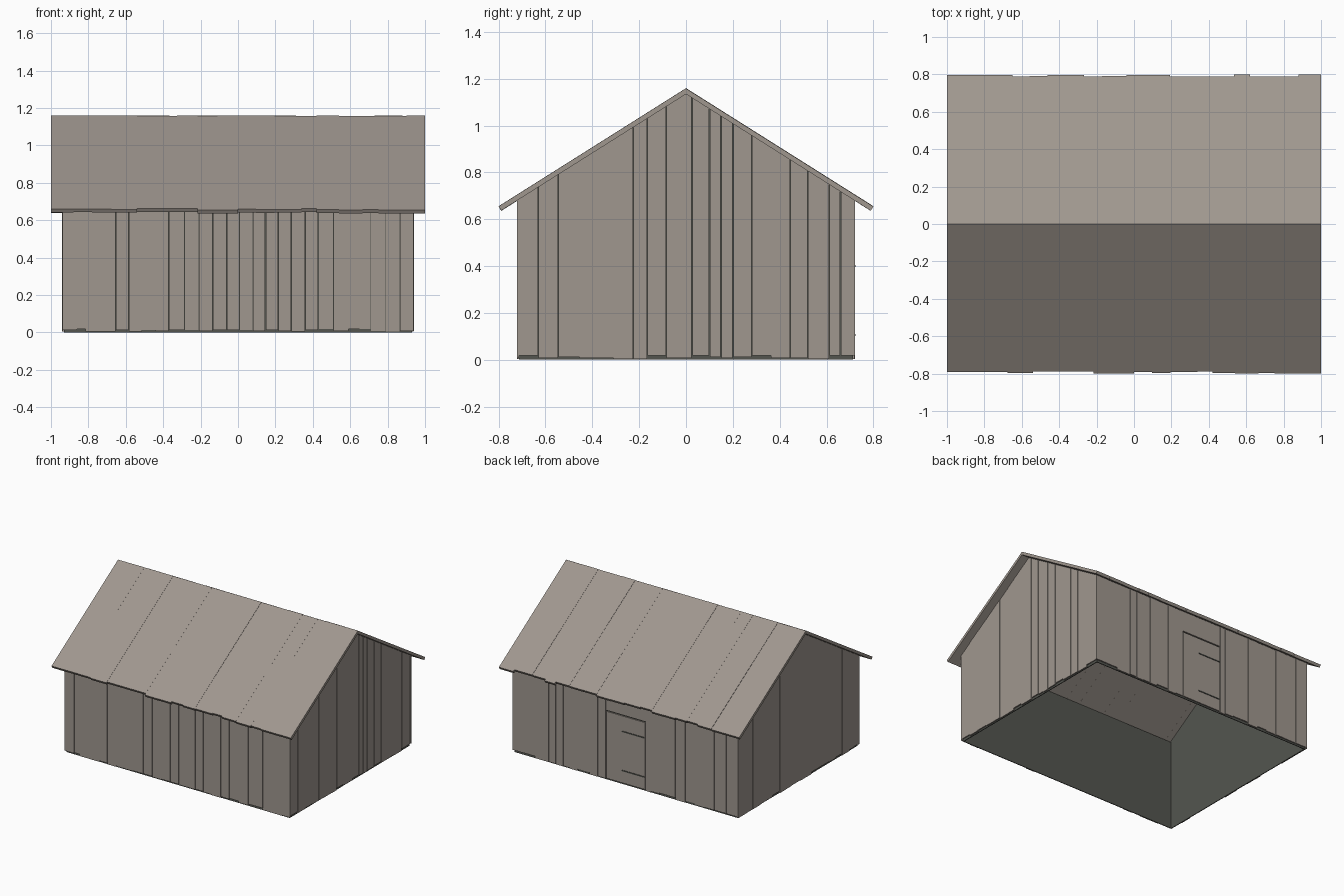
import bpy, bmesh, random
from mathutils import Vector

random.seed(4)
cube = bpy.data.objects.get("Cube")
if cube:
    bpy.data.objects.remove(cube)

HALF_X, HALF_Y = 0.94, 0.722      # outer faces of the boarding
BOARD = 0.01                      # board thickness
SLOPE, RIDGE, UNDER = 0.63, 1.16, 1.134
WALL_TOP = UNDER - SLOPE * HALF_Y


def material(name, rgb):
    m = bpy.data.materials.new(name)
    m.use_nodes = True
    m.diffuse_color = (*rgb, 1)
    bsdf = m.node_tree.nodes["Principled BSDF"]
    bsdf.inputs["Base Color"].default_value = (*rgb, 1)
    bsdf.inputs["Roughness"].default_value = 0.9
    return m


wood = material("weathered_wood", (0.35, 0.31, 0.275))
dark = material("dark_lining", (0.087, 0.091, 0.078))


def prism(bm, outline, place, d0, d1):
    """Extrude a 2D outline from depth d0 to d1; place maps (u, v, d) to space."""
    a = [bm.verts.new(place(u, v, d0)) for u, v in outline]
    b = [bm.verts.new(place(u, v, d1)) for u, v in outline]
    bm.faces.new(a)
    bm.faces.new(b[::-1])
    for i in range(len(a)):
        j = (i + 1) % len(a)
        bm.faces.new((a[i], b[i], b[j], a[j]))


def finish(name, bm, mat):
    bmesh.ops.recalc_face_normals(bm, faces=bm.faces)
    mesh = bpy.data.meshes.new(name)
    bm.to_mesh(mesh)
    bm.free()
    mesh.materials.append(mat)
    obj = bpy.data.objects.new(name, mesh)
    bpy.context.collection.objects.link(obj)


def fill(seams, width):
    """Divide wide spans between seams into boards of about the given width."""
    out = [seams[0]]
    for a, b in zip(seams, seams[1:]):
        n = max(1, round((b - a) / width))
        out += [a + (b - a) * (i + 1) / n for i in range(n)]
    return out


def rect(u0, u1, v0, v1):
    return [(u0, v0), (u1, v0), (u1, v1), (u0, v1)]


def front(u, v, d): return Vector((u, -d, v))
def back(u, v, d): return Vector((u, d, v))
def right(u, v, d): return Vector((d, u, v))
def left(u, v, d): return Vector((-d, -u, v))


def gable_outline(u0, u1, v0):
    pts = [(u0, v0), (u1, v0), (u1, UNDER - SLOPE * abs(u1))]
    if u0 < 0 < u1:
        pts.append((0, UNDER))
    return pts + [(u0, UNDER - SLOPE * abs(u0))]


def span(a, b):
    """Board edges with a narrow gap, plus an uneven foot height."""
    gap = random.choice((0.0005, 0.0005, 0.002))
    return a + gap, b - gap, random.choice((0.004, 0.008, 0.012, 0.018))


# Dark lining behind the boards, open underneath
bm = bmesh.new()
cx, cy = HALF_X - BOARD, HALF_Y - BOARD
for place in (front, back):
    prism(bm, rect(-cx, cx, 0, WALL_TOP), place, cy - 0.006, cy)
for place in (right, left):
    prism(bm, gable_outline(-cy, cy, 0), place, cx - 0.006, cx)
finish("wall_lining", bm, dark)

# Front boards
seams = [-HALF_X, -.86, -.815, -.73, -.655, -.37, -.285, -.06, .01, .285,
         .36, .43, .51, .59, .71, .79, HALF_X]
bm = bmesh.new()
edges = fill(seams, 0.075)
for a, b in zip(edges, edges[1:]):
    u0, u1, foot = span(a, b)
    prism(bm, rect(u0, u1, foot, WALL_TOP), front, cy, HALF_Y - random.random() * 0.003)
finish("front_boards", bm, wood)

# Back boards on both sides of the doorway, with boards over the door
DOOR, DOOR_TOP = 0.165, 0.52
bm = bmesh.new()
for seams in ([-HALF_X, -.74, -.58, -.415, -.21, -DOOR],
              [DOOR, .3, .4, .52, .64, .75, HALF_X]):
    edges = fill(seams, 0.08)
    for a, b in zip(edges, edges[1:]):
        u0, u1, foot = span(a, b)
        prism(bm, rect(u0, u1, foot, WALL_TOP), back, cy, HALF_Y - random.random() * 0.003)
door_edges = fill([-DOOR, DOOR], 0.08)
for a, b in zip(door_edges, door_edges[1:]):
    u0, u1, foot = span(a, b)
    prism(bm, rect(u0, u1, DOOR_TOP + 0.004, WALL_TOP), back, cy, HALF_Y - 0.002)
finish("back_boards", bm, wood)

# Door boards and strap hinges
bm = bmesh.new()
inner = fill([-DOOR + 0.004, DOOR - 0.004], 0.08)
for a, b in zip(inner, inner[1:]):
    prism(bm, rect(a + 0.0005, b - 0.0005, 0.012, DOOR_TOP - 0.004), back, cy, HALF_Y - 0.002)
finish("door", bm, wood)
bm = bmesh.new()
for z in (0.105, 0.4):
    prism(bm, rect(-0.16, 0.03, z - 0.004, z + 0.004), back, HALF_Y - 0.004, HALF_Y + 0.002)
finish("door_hinges", bm, dark)

# Gable boards, cut to the roof line
seams = [-HALF_Y, -.63, -.545, -.455, -.38, -.31, -.225, -.165, -.085, .025,
         .1, .15, .2, .445, .52, .61, .66, HALF_Y]
for name, place in (("right_gable_boards", right), ("left_gable_boards", left)):
    bm = bmesh.new()
    edges = fill(seams, 0.085)
    for a, b in zip(edges, edges[1:]):
        u0, u1, foot = span(a, b)
        prism(bm, gable_outline(u0, u1, foot), place, cx, HALF_X - random.random() * 0.003)
    finish(name, bm, wood)

# Roof boards with uneven eaves
front_seams = [-1, -.88, -.78, -.675, -.54, -.45, -.325, 0, .095, .195, .34,
               .42, .54, .665, .75, .9, 1]
back_seams = [-1, -.65, -.56, -.17, -.04, .31, .535, .62, .73, .88, 1]
for name, side, seams in (("front_roof", -1, front_seams), ("back_roof", 1, back_seams)):
    bm = bmesh.new()
    edges = fill(seams, 0.11)
    for a, b in zip(edges, edges[1:]):
        reach = random.choice((0.788, 0.792, 0.796, 0.8))
        top = RIDGE - random.random() * 0.003
        eave = top - SLOPE * reach
        profile = [(0, top), (reach, eave), (reach - 0.011, eave - 0.018), (0, UNDER)]
        prism(bm, profile, lambda u, v, d: Vector((d, side * u, v)), a, b)
    finish(name, bm, wood)
